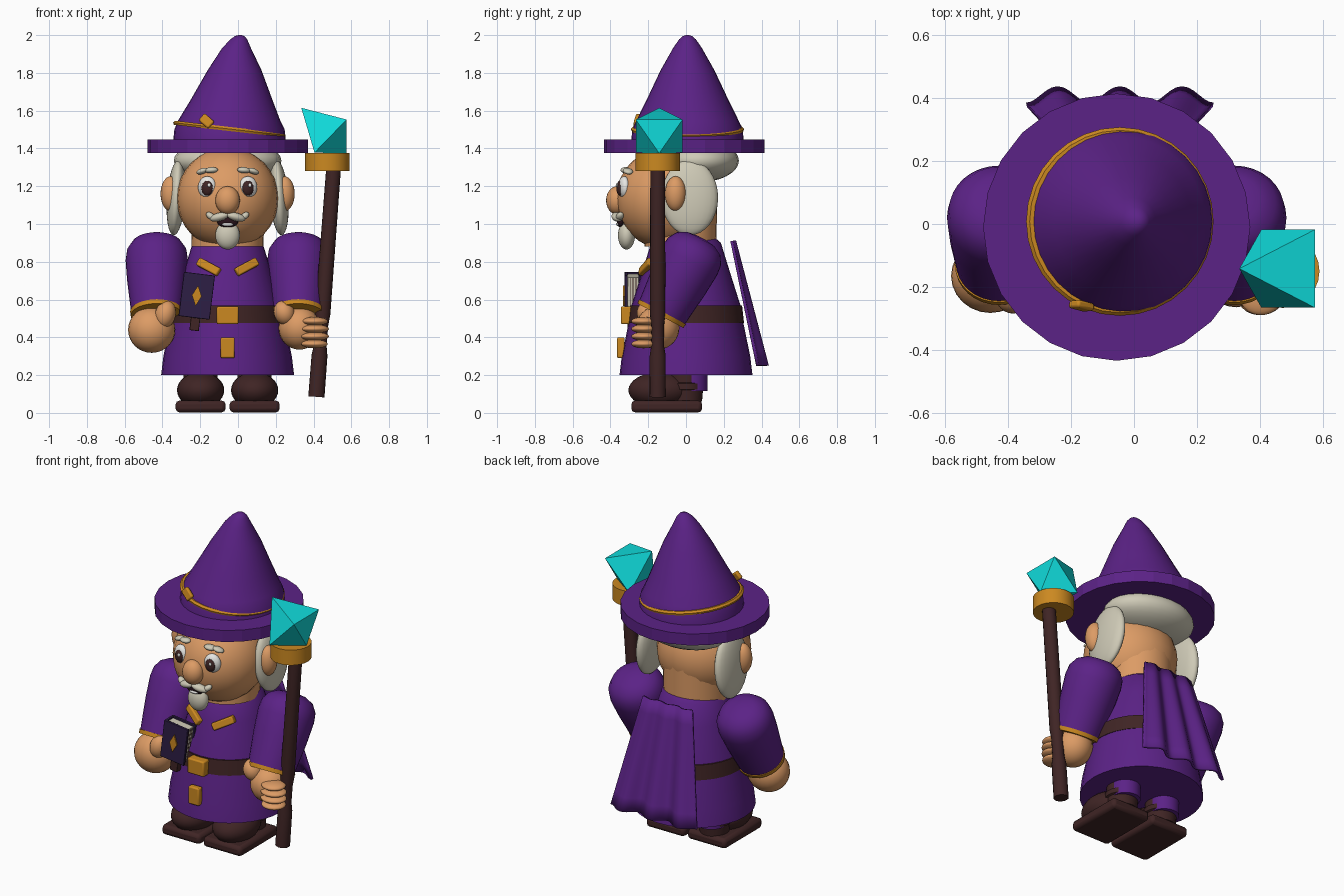
import bpy, bmesh
from math import sin, cos, pi, radians
from mathutils import Matrix, Vector, Euler

if "Cube" in bpy.data.objects:
    bpy.data.objects.remove(bpy.data.objects["Cube"])

CX = -0.055  # body centre line


def material(name, r, g, b):
    m = bpy.data.materials.new(name)
    m.use_nodes = True
    m.diffuse_color = (r, g, b, 1)
    m.node_tree.nodes["Principled BSDF"].inputs["Base Color"].default_value = (r, g, b, 1)
    return m


PURPLE = material("purple_cloth", .105, .016, .24)
SKIN = material("skin", .72, .33, .13)
GOLD = material("gold", .60, .25, .015)
BROWN = material("dark_brown", .05, .018, .018)
HAIR = material("grey_hair", .62, .59, .47)
CYAN = material("cyan_crystal", .005, .71, .71)
NAVY = material("book_cover", .027, .013, .06)
WHITE = material("white", .85, .85, .82)
BLACK = material("mouth_dark", .02, .006, .01)


def finish(name, bm, mat, loc=(0, 0, 0), rot=(0, 0, 0), smooth=35):
    bmesh.ops.recalc_face_normals(bm, faces=bm.faces)
    me = bpy.data.meshes.new(name)
    bm.to_mesh(me)
    bm.free()
    me.materials.append(mat)
    if smooth:
        me.shade_smooth()
        me.set_sharp_from_angle(angle=radians(smooth))
    ob = bpy.data.objects.new(name, me)
    ob.location = loc
    ob.rotation_euler = [radians(a) for a in rot]
    bpy.context.scene.collection.objects.link(ob)
    return ob


def ball(name, mat, loc, size, rot=(0, 0, 0)):
    bm = bmesh.new()
    bmesh.ops.create_uvsphere(bm, u_segments=24, v_segments=16, radius=1)
    bmesh.ops.scale(bm, vec=size, verts=bm.verts)
    return finish(name, bm, mat, loc, rot, 60)


def box(name, mat, loc, size, rot=(0, 0, 0), bevel=0.008):
    bm = bmesh.new()
    bmesh.ops.create_cube(bm, size=1)
    bmesh.ops.scale(bm, vec=size, verts=bm.verts)
    ob = finish(name, bm, mat, loc, rot)
    if bevel:
        mod = ob.modifiers.new("bevel", "BEVEL")
        mod.width = bevel
        mod.segments = 2
    return ob


def lathe(name, mat, profile, loc, rot=(0, 0, 0), seg=32, smooth=35):
    """Stack rings of (radius, height, x shift) and cap both ends."""
    bm = bmesh.new()
    rings = []
    for r, z, *dx in profile:
        x = dx[0] if dx else 0
        rings.append([bm.verts.new((x + r * cos(2 * pi * i / seg), r * sin(2 * pi * i / seg), z))
                      for i in range(seg)])
    for a, b in zip(rings, rings[1:]):
        for i in range(seg):
            j = (i + 1) % seg
            bm.faces.new((a[i], a[j], b[j], b[i]))
    bm.faces.new(rings[0])
    bm.faces.new(rings[-1])
    return finish(name, bm, mat, loc, rot, smooth)


# Robe, belt and trim
lathe("robe", PURPLE, [(.352, .2), (.34, .3), (.305, .47), (.288, .57), (.225, .77),
                       (.185, .9), (.15, .93)], (CX, 0, 0))
lathe("belt", BROWN, [(.307, .477), (.297, .568)], (CX, 0, 0))
box("belt_buckle", GOLD, (CX, -.315, .517), (.115, .06, .095))
box("belt_pendant", GOLD, (CX, -.345, .345), (.075, .04, .11))
for s in (-1, 1):
    box("collar_clasp", GOLD, (CX + s * .097, -.2, .77), (.135, .06, .045), (-15, -s * 26, s * 25))

# Cape with folds that deepen towards the hem
bm = bmesh.new()
cols, rows = 36, 8
grid = []
for j in range(rows + 1):
    t = j / rows
    line = []
    for i in range(cols + 1):
        u = 2 * i / cols - 1
        fold = (.008 + .018 * t) * cos(3 * pi * u)
        line.append(bm.verts.new((CX + .01 + u * (.17 + .127 * t), .25 + .155 * t + fold, .91 - .66 * t)))
    grid.append(line)
for a, b in zip(grid, grid[1:]):
    for i in range(cols):
        bm.faces.new((a[i], a[i + 1], b[i + 1], b[i]))
cape = finish("cape", bm, PURPLE, smooth=50)
mod = cape.modifiers.new("thickness", "SOLIDIFY")
mod.thickness = .015
mod.offset = 0

# Head, neck and face
ball("head", SKIN, (CX, -.1, 1.135), (.27, .27, .27))
lathe("neck", SKIN, [(.19, .88), (.195, 1.1)], (CX, -.03, 0))
ball("back_hair", HAIR, (CX, .06, 1.335), (.285, .22, .115))
ball("nose", SKIN, (CX, -.365, 1.125), (.065, .058, .075))
ball("mouth", BLACK, (CX, -.345, 1.01), (.055, .02, .028))
ball("teeth", WHITE, (CX, -.358, .998), (.03, .012, .01))
ball("beard", HAIR, (CX, -.315, .94), (.065, .045, .075))
for s in (-1, 1):
    ball("hair_side", HAIR, (CX + s * .272, .02, 1.14), (.05, .15, .2), (0, -s * 4, 0))
    ball("ear", SKIN, (CX + s * .3, -.055, 1.16), (.055, .056, .093))
    x = CX + s * .108
    ball("eye_white", WHITE, (x, -.328, 1.195), (.05, .03, .058), (0, 0, s * 15))
    ball("iris", BROWN, (x, -.348, 1.19), (.031, .02, .04), (0, 0, s * 15))
    ball("eye_glint", WHITE, (x + .01, -.366, 1.205), (.009, .006, .01))
    ball("brow_inner", HAIR, (x - s * .022, -.32, 1.285), (.036, .026, .016), (0, s * 4, s * 12))
    ball("brow_outer", HAIR, (x + s * .026, -.308, 1.28), (.034, .026, .015), (0, s * 18, s * 20))
    ball("moustache", HAIR, (CX + s * .045, -.365, 1.037), (.052, .028, .022), (0, s * 14, s * 14))
    ball("moustache_tip", HAIR, (CX + s * .09, -.35, 1.042), (.028, .02, .017), (0, -s * 35, s * 20))

# Hat
lathe("hat_brim", PURPLE, [(.425, 1.375), (.425, 1.447)], (CX, -.01, 0), seg=24, smooth=0)
lathe("hat_cone", PURPLE, [(.298, 1.44, -.045), (.292, 1.5, -.045), (.272, 1.545, -.047),
                           (.22, 1.65, -.035), (.142, 1.815, -.018), (.077, 1.93, -.008),
                           (.045, 1.977, .004), (.025, 1.995, .009), (.008, 2.0, .01)],
      (0, .008, 0), smooth=50)
lathe("hat_band", GOLD, [(.296, -.011), (.3, 0), (.29, .011)], (-.045, .008, 1.503), (0, 6.5, 0))
box("hat_charm", GOLD, (-.167, -.26, 1.545), (.07, .025, .05), (-15, 40, -15))

# Arms and hands
for s in (-1, 1):
    root = Vector((CX + s * .375, -.13, .525))
    lathe("sleeve", PURPLE, [(.135, 0), (.157, .2), (.165, .32), (.158, .375), (.13, .42),
                             (.08, .447), (.02, .455)], root, (-28, 0, 0), smooth=50)
    lathe("cuff", GOLD, [(.138, -.012), (.141, .012)], root, (-28, 0, 0))
ball("right_hand", SKIN, (-.457, -.165, .44), (.125, .118, .122))
ball("right_thumb", SKIN, (-.385, -.225, .52), (.055, .06, .075), (0, 15, 0))
ball("left_hand", SKIN, (.325, -.15, .45), (.11, .115, .115))
ball("left_thumb", SKIN, (.245, -.2, .53), (.055, .06, .065), (0, -20, 0))
for k in range(4):
    ball("left_finger", SKIN, (.405, -.225, .365 + .04 * k), (.08 - .006 * abs(k - 1.5), .065, .023),
         (0, 0, 8))

# Staff with crystal
axis = Vector((.09, 0, 1.2))
lathe("staff", BROWN, [(.043, 0), (.042, .22), (.034, .27), (.034, .38), (.041, .44), (.039, 1.21)],
      (.415, -.15, .085), (0, 4.3, 0), seg=16)
lathe("crystal_holder", GOLD, [(.117, 1.28), (.117, 1.375)], (.473, -.15, 0), seg=24)
bm = bmesh.new()
corners = [(.335, 0, 1.615), (.575, 0, 1.375)]
for s in (-1, 1):
    corners += [(.575, s * .124, 1.553), (.405, s * .124, 1.378)]
for c in corners:
    bm.verts.new(c)
bmesh.ops.convex_hull(bm, input=bm.verts)
finish("crystal", bm, CYAN, (0, -.142, 0), smooth=0)

# Book: covers, spine, pages and a gold diamond, placed in a tilted frame
book_rot = (0, 7, 0)
frame = Matrix.Translation((-.218, -.28, .62)) @ Euler([radians(a) for a in book_rot]).to_matrix().to_4x4()


def book_part(name, mat, loc, size, bevel=.003):
    box(name, mat, frame @ Vector(loc), size, book_rot, bevel)


for y in (-.037, .037):
    book_part("book_cover", NAVY, (0, y, 0), (.165, .016, .235))
book_part("book_spine", NAVY, (-.076, 0, 0), (.014, .08, .235))
book_part("book_pages", HAIR, (0, 0, 0), (.145, .06, .215))
for y in (-.015, 0, .015):
    book_part("page_line", BROWN, (.072, y, 0), (.004, .004, .21), 0)
book_part("book_strap", BROWN, (.008, -.01, -.14), (.05, .04, .09))
bm = bmesh.new()
bmesh.ops.create_circle(bm, cap_ends=True, radius=1, segments=4)
bmesh.ops.scale(bm, vec=(.026, .055, 1), verts=bm.verts)
ext = bmesh.ops.extrude_face_region(bm, geom=bm.faces[:])
bmesh.ops.translate(bm, vec=(0, 0, .009),
                    verts=[v for v in ext["geom"] if isinstance(v, bmesh.types.BMVert)])
bmesh.ops.rotate(bm, matrix=Matrix.Rotation(radians(90), 3, 'X'), verts=bm.verts)
finish("book_diamond", bm, GOLD, frame @ Vector((0, -.044, 0)), book_rot, 0)

# Legs and shoes
for s in (-1, 1):
    x = CX + s * .143
    box("shoe_sole", BROWN, (x, -.102, .034), (.265, .375, .062), bevel=.02)
    ball("shoe_toe", BROWN, (x, -.14, .12), (.125, .165, .095))
    lathe("boot_ankle", BROWN, [(.085, .06), (.09, .12), (.1, .125), (.1, .155), (.09, .16), (.09, .22)],
          (x, .0, 0))
    lathe("trouser_leg", PURPLE, [(.085, .115), (.085, .25)], (x, .03, 0))
